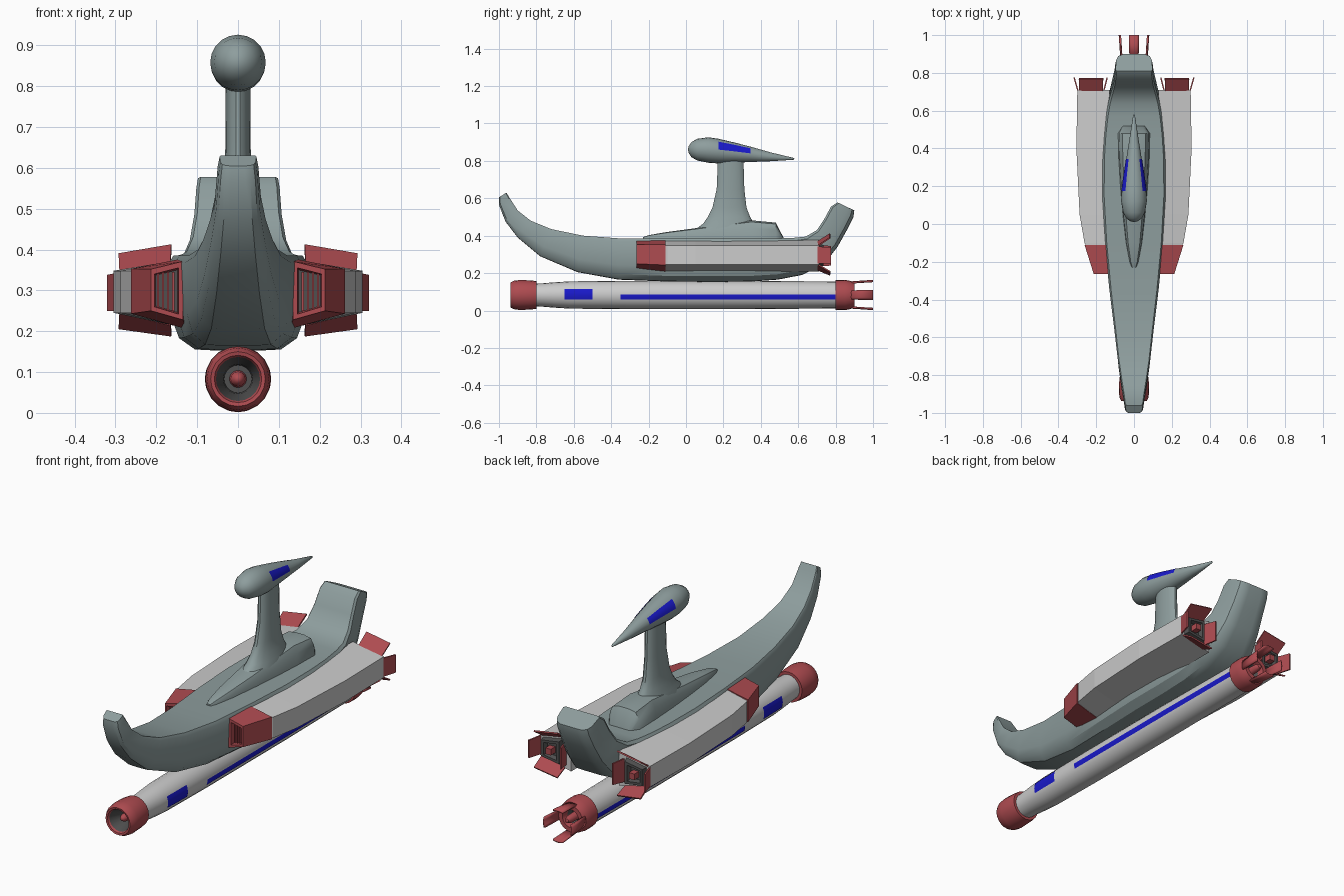
import bpy, bmesh
from math import sin, cos, radians


def mat(name, c):
    m = bpy.data.materials.new(name)
    m.diffuse_color = (*c, 1)
    return m


HULL = mat("hull_grey", (0.27, 0.34, 0.34))
LIGHT = mat("light_grey", (0.62, 0.63, 0.60))
RED = mat("red", (0.42, 0.07, 0.08))
BLUE = mat("blue", (0.01, 0.01, 0.6))
DARK = mat("dark_grey", (0.08, 0.08, 0.08))


def loft(name, rings, m, caps=(True, True), closed=True, smooth=None, mirror=False, thick=0):
    """Skin a list of equal-length point rings."""
    bm = bmesh.new()
    vs = [[bm.verts.new(p) for p in r] for r in rings]
    n = len(rings[0])
    for a, b in zip(vs, vs[1:]):
        for i in range(n if closed else n - 1):
            j = (i + 1) % n
            bm.faces.new((a[i], a[j], b[j], b[i]))
    if closed and caps[0]:
        bm.faces.new(vs[0])
    if closed and caps[1]:
        bm.faces.new(vs[-1])
    bmesh.ops.remove_doubles(bm, verts=bm.verts, dist=1e-5)
    bmesh.ops.recalc_face_normals(bm, faces=bm.faces)
    me = bpy.data.meshes.new(name)
    bm.to_mesh(me)
    bm.free()
    me.materials.append(m)
    if smooth:
        for p in me.polygons:
            p.use_smooth = True
        me.set_sharp_from_angle(angle=radians(smooth))
    ob = bpy.data.objects.new(name, me)
    bpy.context.collection.objects.link(ob)
    if thick:
        s = ob.modifiers.new("thickness", 'SOLIDIFY')
        s.thickness, s.offset = thick, 0
    if mirror:
        ob.modifiers.new("mirror", 'MIRROR')
    return ob


def lathe(name, prof, m, a0=0, a1=360, n=20, zc=0.083, **kw):
    """Revolve (y, radius[, centre z]) around a lengthwise axis; partial arcs stay open."""
    full = a1 - a0 == 360
    angs = [radians(a0 + (a1 - a0) * i / n) for i in range(n if full else n + 1)]
    rings = []
    for p in prof:
        z = p[2] if len(p) > 2 else zc
        rings.append([(p[1] * cos(a), p[0], z + p[1] * sin(a)) for a in angs])
    return loft(name, rings, m, closed=full, caps=(False, False), smooth=40, **kw)


def box(name, x, y, z, m, **kw):
    ring = lambda yy: [(x[0], yy, z[0]), (x[1], yy, z[0]), (x[1], yy, z[1]), (x[0], yy, z[1])]
    return loft(name, [ring(y[0]), ring(y[1])], m, **kw)


# Boat-shaped hull: top point, bottom point, half width per station
stations = [
    (-.96, .63, -1.0, .605, .045), (-.945, .605, -1.0, .565, .05),
    (-.90, .535, -.965, .475, .056), (-.83, .48, -.90, .39, .068),
    (-.72, .435, -.78, .29, .085), (-.55, .40, -.58, .205, .105),
    (-.35, .385, -.36, .165, .13), (-.1, .385, -.1, .155, .155),
    (.15, .385, .15, .153, .17), (.35, .385, .35, .155, .168),
    (.47, .385, .49, .165, .16), (.57, .388, .62, .19, .148),
    (.64, .395, .74, .25, .135), (.70, .43, .81, .34, .118),
    (.74, .49, .86, .43, .107), (.775, .555, .895, .50, .102),
    (.81, .578, .90, .535, .098)]
shape = [(.36, 0), (.62, .01), (.85, .13), (.96, .35), (1, .92), (.93, 1)]
rings = []
for ty, tz, by, bz, w in stations:
    half = [(w * f, by + (ty - by) * t, bz + (tz - bz) * t) for f, t in shape]
    rings.append(half + [(-x, y, z) for x, y, z in reversed(half)])
loft("hull", rings, HULL, smooth=32)

# Deck fairing below the tower
rings = []
for y, w, zt in [(-.23, .012, .392), (-.2, .024, .403), (-.1, .043, .42), (.05, .06, .44),
                 (.2, .073, .462), (.35, .082, .482), (.48, .085, .47), (.52, .06, .392)]:
    half = [(w, y, .375), (w * .93, y, .375 + (zt - .375) * .6),
            (w * .72, y, .375 + (zt - .375) * .92), (w * .3, y, zt)]
    rings.append(half + [(-a, b, c) for a, b, c in reversed(half)])
loft("deck_fairing", rings, HULL, smooth=40)

# Tower column
rings = []
for z, y0, y1, w in [(.42, .03, .39, .065), (.465, .09, .365, .055), (.50, .115, .345, .042),
                     (.55, .14, .325, .035), (.65, .163, .313, .031), (.82, .17, .308, .03)]:
    rings.append([(w * cos(radians(a)), (y0 + y1) / 2 + (y1 - y0) / 2 * sin(radians(a)), z)
                  for a in range(0, 360, 20)])
loft("tower_column", rings, HULL, smooth=40)

# Teardrop bridge with side windows
lathe("bridge", [(.01, 0, .86), (.015, .02, .86), (.03, .041, .86), (.06, .058, .86),
                 (.12, .068, .858), (.175, .066, .852), (.26, .054, .844), (.345, .041, .835),
                 (.45, .024, .822), (.575, .005, .811), (.58, 0, .81)], HULL)
lathe("bridge_window", [(.175, .068, .852), (.26, .056, .844), (.345, .043, .835)],
      BLUE, 7, 48, n=4, mirror=True)

# Lower tube body
lathe("tube_body", [(-.81, .06), (-.76, .063), (-.70, .068), (-.62, .073), (-.3, .076),
                    (.3, .076), (.81, .072)], LIGHT)
lathe("tube_window", [(-.65, .0735), (-.6, .0755), (-.5, .0765)], BLUE, -19, 25, n=4, mirror=True)
lathe("tube_stripe", [(-.35, .078), (.3, .078), (.8, .074)], BLUE, -18, 2, n=3, mirror=True)

# Tube nose ring, recess and spike
lathe("tube_nose", [(-.80, .05), (-.80, .074), (-.83, .078), (-.89, .08), (-.92, .076),
                    (-.937, .067), (-.935, .058), (-.925, .054)], RED)
lathe("tube_nose_recess", [(-.926, .055), (-.87, .036), (-.84, .034), (-.84, 0)], DARK)
lathe("tube_nose_spike", [(-.91, 0), (-.905, .01), (-.89, .018), (-.84, .021)], RED)

# Tube tail with four flaps
lathe("tube_tail", [(.80, .06), (.80, .08), (.85, .081), (.88, .075), (.90, .066), (.90, .045),
                    (.86, .036)], RED)
lathe("tube_tail_recess", [(.87, .038), (.845, .03), (.845, 0)], DARK)
lathe("tube_tail_spike", [(.845, .02), (.91, .018), (.93, .01), (.935, 0)], RED)
for i in range(4):
    a = 90 * i
    lathe(f"tube_flap_{i}", [(.87, .068), (1.0, .077)], RED, a - 20, a + 20, n=4, thick=.008)


# Side engine pods, trapezoid in section
def trap(y, xi, xo, zi, zo):
    return [(xi, y, zi[0]), (xo, y, zo[0]), (xo, y, zo[1]), (xi, y, zi[1])]


loft("pod_body", [trap(y, .13, xo, (.208, .377), (.245, .348)) for y, xo in
                  [(-.12, .25), (-.10, .262), (.05, .288), (.4, .305), (.71, .30)]],
     LIGHT, mirror=True)
loft("pod_intake", [trap(-.11, .125, .262, (.205, .38), (.243, .353)),
                    trap(-.265, .135, .213, (.228, .371), (.25, .352)),
                    trap(-.265, .146, .205, (.242, .355), (.26, .34)),
                    trap(-.22, .148, .202, (.246, .35), (.262, .337))],
     RED, caps=(True, False), mirror=True)
loft("pod_intake_back", [trap(-.221, .146, .204, (.244, .352), (.26, .339)),
                         trap(-.215, .146, .204, (.244, .352), (.26, .339))], DARK, mirror=True)
for i in range(4):
    x = .156 + i * .0125
    box(f"pod_intake_slat_{i}", (x, x + .005), (-.25, -.22), (.25, .345), RED, mirror=True)

# Pod nozzle and flared flaps
loft("pod_nozzle", [trap(.70, .17, .285, (.23, .36), (.25, .34)),
                    trap(.735, .18, .275, (.24, .35), (.255, .335)),
                    trap(.735, .192, .263, (.255, .335), (.265, .325)),
                    trap(.715, .20, .255, (.265, .325), (.27, .32))], DARK, mirror=True)
box("pod_nozzle_core", (.213, .243), (.71, .75), (.28, .31), RED, mirror=True)
flaps = {
    "top": ((.165, .705, .368), (.29, .705, .345), (.163, .77, .41), (.292, .77, .388)),
    "bottom": ((.165, .705, .217), (.29, .705, .247), (.163, .77, .19), (.292, .77, .208)),
    "outer": ((.297, .705, .25), (.297, .705, .342), (.317, .775, .25), (.317, .775, .338)),
    "inner": ((.16, .705, .235), (.16, .705, .35), (.142, .775, .24), (.142, .775, .345))}
for k, (a, b, c, d) in flaps.items():
    loft(f"pod_flap_{k}", [(a, b), (c, d)], RED, closed=False, thick=.007, mirror=True)
